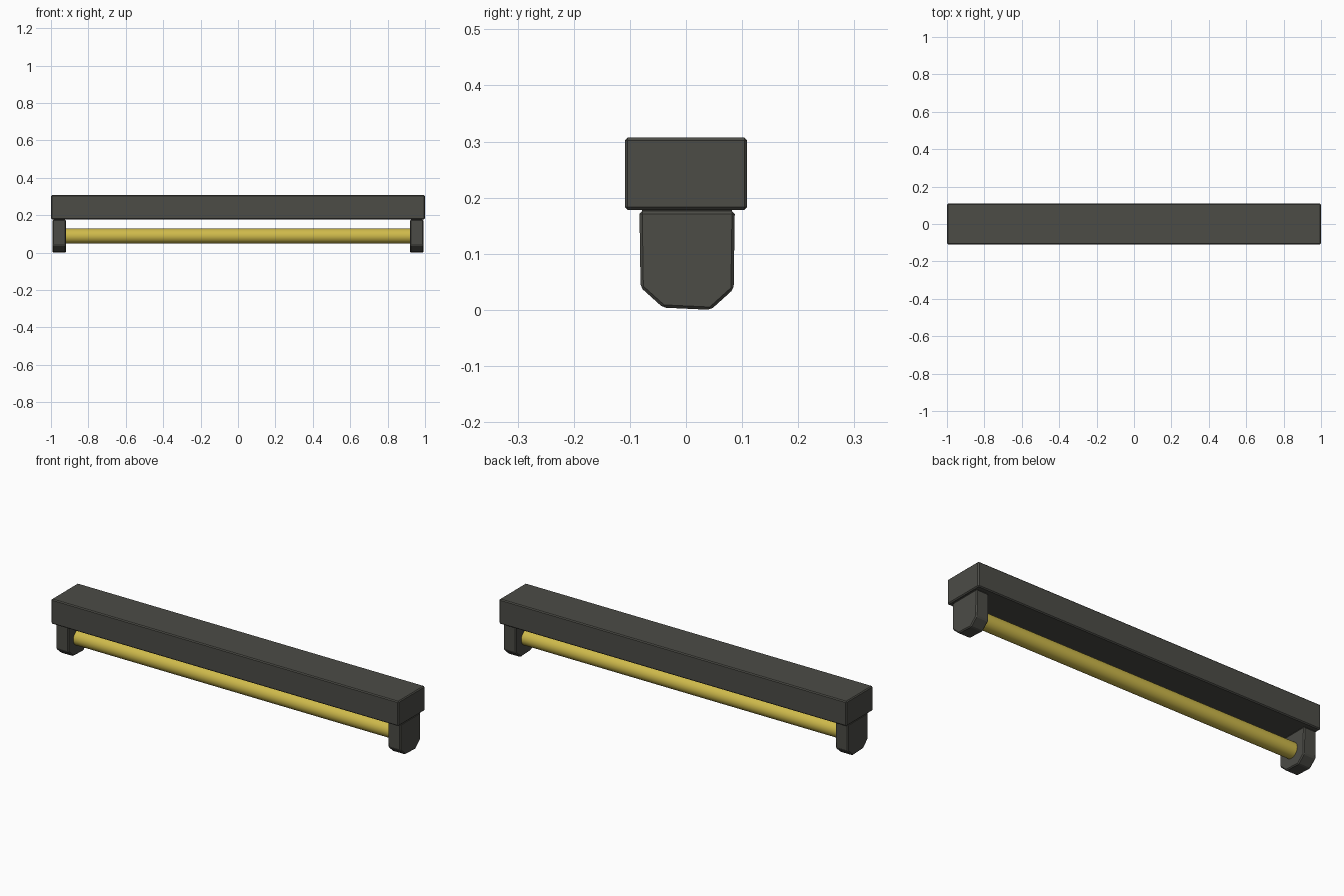
import bpy
import bmesh
import math
from mathutils import Matrix

old = bpy.data.objects.get("Cube")
if old:
    bpy.data.objects.remove(old, do_unlink=True)


def material(name, color):
    mat = bpy.data.materials.new(name)
    mat.use_nodes = True
    mat.diffuse_color = color
    bsdf = mat.node_tree.nodes["Principled BSDF"]
    bsdf.inputs["Base Color"].default_value = color
    bsdf.inputs["Roughness"].default_value = 0.6
    return mat


dark = material("dark grey", (0.072, 0.072, 0.062, 1))
yellow = material("yellow", (0.62, 0.49, 0.07, 1))


def add_object(name, bm, mat):
    bmesh.ops.recalc_face_normals(bm, faces=bm.faces)
    mesh = bpy.data.meshes.new(name)
    bm.to_mesh(mesh)
    bm.free()
    mesh.materials.append(mat)
    obj = bpy.data.objects.new(name, mesh)
    bpy.context.collection.objects.link(obj)
    return obj


def extrude_profile(name, profile, x0, x1, mat, bevel):
    """Extrude a (y, z) outline along x and chamfer its edges."""
    bm = bmesh.new()
    face = bm.faces.new([bm.verts.new((x0, y, z)) for y, z in profile])
    ext = bmesh.ops.extrude_face_region(bm, geom=[face])
    moved = [v for v in ext["geom"] if isinstance(v, bmesh.types.BMVert)]
    bmesh.ops.translate(bm, verts=moved, vec=(x1 - x0, 0, 0))
    obj = add_object(name, bm, mat)
    mod = obj.modifiers.new("chamfer", 'BEVEL')
    mod.width = bevel
    mod.segments = 1
    mod.limit_method = 'ANGLE'
    mod.angle_limit = math.radians(20)
    return obj


# Long top housing
housing = [(-0.109, 0.178), (0.109, 0.178), (0.109, 0.307), (-0.109, 0.307)]
extrude_profile("housing", housing, -1, 1, dark, 0.005)

# End brackets with cut lower corners
bracket = [(-0.083, 0.176), (-0.081, 0.04), (-0.041, 0.004), (0.044, 0.0),
           (0.085, 0.037), (0.087, 0.176)]
for side, name in ((-1, "right_bracket"), (1, "left_bracket")):
    extrude_profile(name, bracket, side * 0.92, side * 0.992, dark, 0.005)
    # Thin pad joining the bracket to the housing
    pad = [(-0.078, 0.17), (0.082, 0.17), (0.082, 0.182), (-0.078, 0.182)]
    extrude_profile(name + "_pad", pad, side * 0.925, side * 0.987, dark, 0.001)

# Round tube between the brackets
bm = bmesh.new()
bmesh.ops.create_cone(bm, cap_ends=True, segments=32, radius1=0.04, radius2=0.04,
                      depth=1.88, matrix=Matrix.Translation((0, 0, 0.089))
                      @ Matrix.Rotation(math.pi / 2, 4, 'Y'))
tube = add_object("tube", bm, yellow)
bpy.ops.object.select_all(action='DESELECT')
bpy.context.view_layer.objects.active = tube
tube.select_set(True)
bpy.ops.object.shade_smooth_by_angle(angle=math.radians(40))
